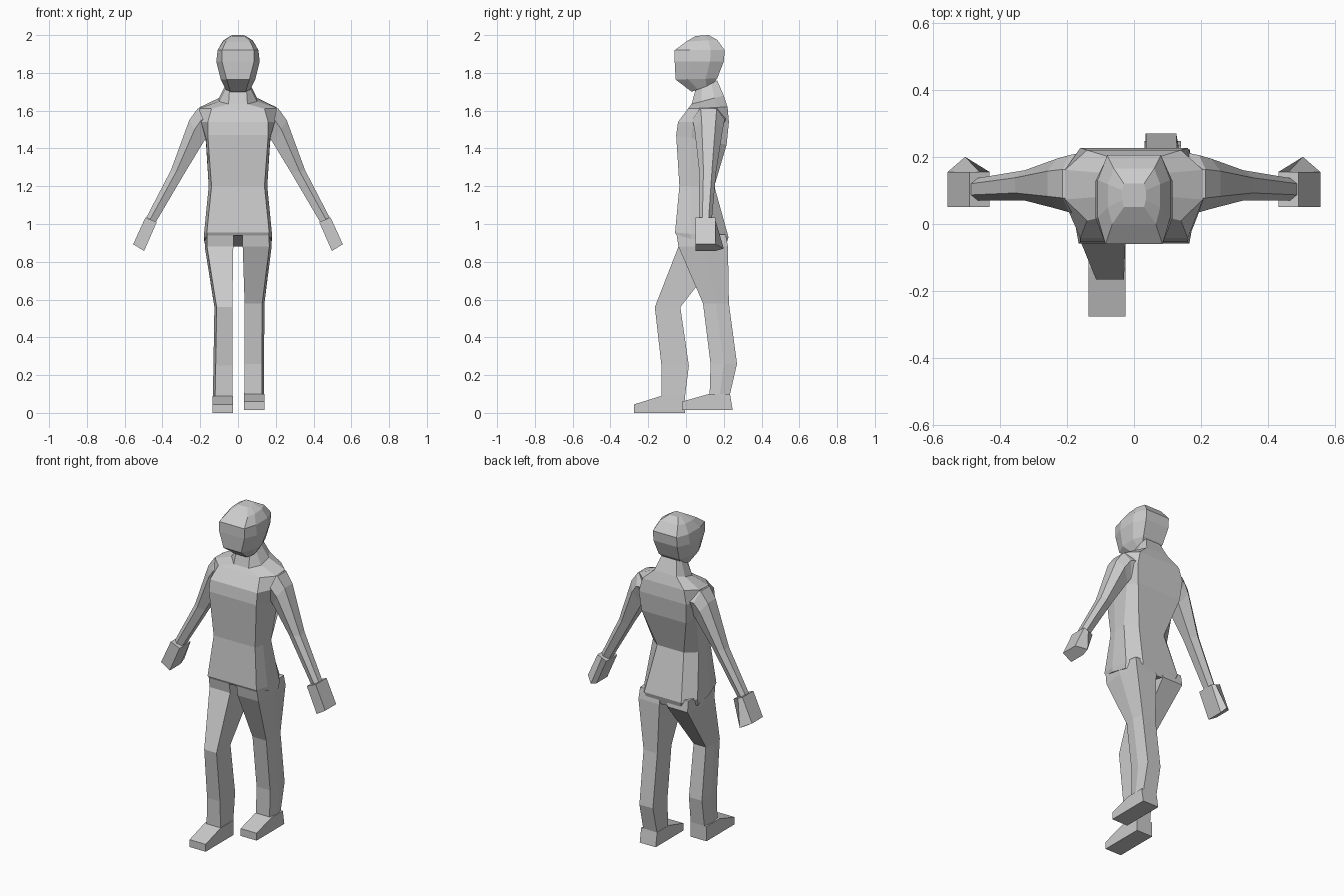
import bpy, bmesh


def loft(name, rings):
    """Skin equal-length point rings and cap both ends, flat shaded."""
    bm = bmesh.new()
    vs = [[bm.verts.new(p) for p in r] for r in rings]
    n = len(vs[0])
    for a, b in zip(vs, vs[1:]):
        for i in range(n):
            j = (i + 1) % n
            bm.faces.new((a[i], a[j], b[j], b[i]))
    bm.faces.new(vs[0])
    bm.faces.new(vs[-1])
    bmesh.ops.remove_doubles(bm, verts=bm.verts, dist=1e-5)
    bmesh.ops.recalc_face_normals(bm, faces=bm.faces)
    me = bpy.data.meshes.new(name)
    bm.to_mesh(me)
    bm.free()
    ob = bpy.data.objects.new(name, me)
    bpy.context.collection.objects.link(ob)
    return ob


def octagon(fx, sx, bx, yf, yb, zf, zb=None):
    """Symmetric body section: front, side and back half-widths, tilted from zf to zb."""
    zb = zf if zb is None else zb
    half = [(fx, 0), (sx, .3), (sx, .72), (bx, 1)]
    pts = [(x, t) for x, t in half] + [(-x, t) for x, t in reversed(half)]
    return [(x, yf + (yb - yf) * t, zf + (zb - zf) * t) for x, t in pts]


# Torso with shoulders and neck
loft("torso", [octagon(*s) for s in (
    (.16, .178, .11, -.05, .21, .94, .88),
    (.165, .18, .125, -.058, .225, .955, .93),
    (.14, .155, .09, -.035, .15, 1.2),
    (.16, .17, .15, -.052, .215, 1.47, 1.42),
    (.16, .195, .16, -.042, .227, 1.54),
    (.14, .205, .14, .01, .22, 1.61, 1.62),
    (.05, .10, .075, .03, .20, 1.635, 1.68),
    (.045, .062, .05, .05, .165, 1.71, 1.76))])

# Head
loft("head", [octagon(*s) for s in (
    (.04, .065, .055, .03, .14, 1.70, 1.74),
    (.06, .092, .07, -.055, .165, 1.765, 1.77),
    (.085, .115, .08, -.06, .20, 1.86),
    (.085, .108, .08, -.06, .205, 1.92),
    (.065, .078, .06, 0, .165, 1.965, 1.975),
    (.03, .035, .03, .05, .12, 1.995, 2.0))])


def arm_ring(s, xo, zo, xi, zi, y0, y1):
    """Hexagon between an outer and an inner point of the arm."""
    shape = ((0, .25), (0, .75), (.4, 1), (1, .8), (1, .2), (.4, 0))
    return [(s * (xo + (xi - xo) * t), y0 + (y1 - y0) * u, zo + (zi - zo) * t)
            for t, u in shape]


for side, s in (("right", -1), ("left", 1)):
    # Arm
    loft(side + "_arm", [arm_ring(s, *r) for r in (
        (.12, 1.62, .12, 1.48, .02, .22),
        (.213, 1.612, .165, 1.46, .035, .205),
        (.258, 1.55, .185, 1.43, .045, .195),
        (.355, 1.285, .282, 1.27, .07, .16),
        (.485, 1.035, .435, 1.01, .07, .137))])
    # Hand, a block with a wedge at the back
    loft(side + "_hand", [
        [(s * .49, .05, 1.035), (s * .43, .05, 1.01), (s * .43, .155, 1.01),
         (s * .46, .155, 1.0225), (s * .49, .155, 1.035)],
        [(s * .555, .05, .893), (s * .497, .05, .857), (s * .497, .155, .857),
         (s * .503, .2, .87), (s * .555, .155, .893)]])


def leg_ring(s, xi, xo, yf, yb, z):
    ym = yf + (yb - yf) * .5
    return [(s * xi, yf, z), (s * (xo - .012), yf, z), (s * xo, ym, z),
            (s * (xo - .012), yb, z), (s * xi, yb, z)]


# Legs in a walking pose: the right one steps forward
loft("right_leg", [leg_ring(-1, *r) for r in (
    (.025, .175, -.05, .21, .945), (.025, .176, -.04, .22, .88),
    (.03, .125, -.165, -.03, .56), (.03, .13, -.13, .015, .25),
    (.028, .133, -.13, -.005, .09), (.028, .133, -.13, -.005, .03))])
loft("left_leg", [leg_ring(1, *r) for r in (
    (.025, .175, -.05, .21, .945), (.025, .178, -.04, .222, .88),
    (.035, .14, .09, .227, .58), (.035, .138, .13, .27, .26),
    (.033, .138, .125, .233, .1), (.033, .138, .125, .233, .04))])


# Feet, side profiles drawn across the foot width
def foot(name, x0, x1, profile):
    loft(name, [[(x, y, z) for y, z in profile] for x in (x0, x1)])


foot("right_foot", -.135, -.026,
     ((-.275, 0), (-.005, 0), (-.005, .09), (-.13, .09), (-.275, .045)))
foot("left_foot", .032, .14,
     ((-.02, .015), (.247, .015), (.233, .1), (.12, .1), (-.02, .06)))
